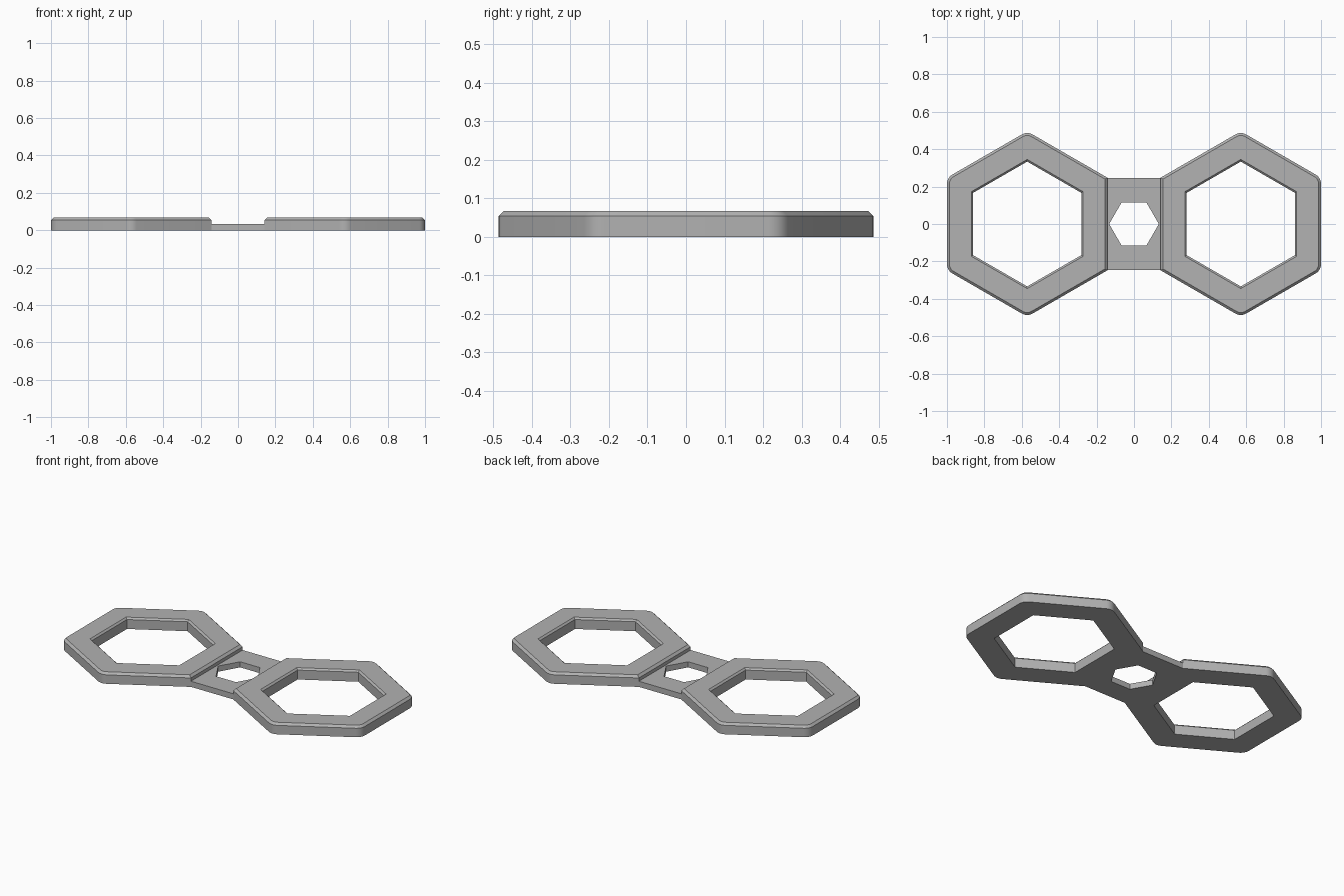
import bpy, bmesh, math

if "Cube" in bpy.data.objects:
    bpy.data.objects.remove(bpy.data.objects["Cube"])

GREY = bpy.data.materials.new("mid grey")
GREY.diffuse_color = (0.445, 0.445, 0.445, 1)
GREY.use_nodes = True
GREY.node_tree.nodes["Principled BSDF"].inputs["Base Color"].default_value = GREY.diffuse_color
RING_X = 0.571


def hexagon(apothem, z, fillet=0.0, cx=0.0, steps=6):
    """Point-up hexagon; corners facing the middle of the model stay sharp."""
    pts = []
    for k in range(6):
        mid = math.radians(30 + 60 * k)
        sharp = not fillet or (math.cos(mid) * cx < -0.01)
        r = 0 if sharp else fillet
        n = 0 if sharp else steps
        d = (apothem - r) / math.cos(math.pi / 6)
        for s in range(n + 1):
            a = mid + (math.radians(-30 + 60 * s / n) if n else 0)
            pts.append((cx + d * math.cos(mid) + r * math.cos(a),
                        d * math.sin(mid) + r * math.sin(a), z))
    return pts


def solid(name, outlines):
    """Closed solid skinned through stacked outlines and capped at both ends."""
    bm = bmesh.new()
    loops = [[bm.verts.new(p) for p in pts] for pts in outlines]
    for low, high in zip(loops, loops[1:]):
        for i in range(len(low)):
            j = (i + 1) % len(low)
            bm.faces.new((low[i], low[j], high[j], high[i]))
    bm.faces.new(loops[0][::-1])
    bm.faces.new(loops[-1])
    bmesh.ops.recalc_face_normals(bm, faces=bm.faces)
    mesh = bpy.data.meshes.new(name)
    bm.to_mesh(mesh)
    bm.free()
    mesh.materials.append(GREY)
    obj = bpy.data.objects.new(name, mesh)
    bpy.context.collection.objects.link(obj)
    return obj


def combine(body, part, operation):
    bpy.context.view_layer.objects.active = body
    mod = body.modifiers.new(part.name, 'BOOLEAN')
    mod.operation = operation
    mod.solver = 'EXACT'
    mod.object = part
    bpy.ops.object.modifier_apply(modifier=mod.name)
    bpy.data.objects.remove(part)


# connecting plate
body = solid("twin_ring_plate", [
    [(-0.16, -0.247, z), (0.16, -0.247, z), (0.16, 0.247, z), (-0.16, 0.247, z)]
    for z in (0, 0.034)])

# hexagonal rings with a chamfered top edge outside
for side in (-1, 1):
    cx = side * RING_X
    combine(body, solid("ring", [
        hexagon(a, z, f, cx) for a, z, f in
        ((0.429, 0, 0.058), (0.429, 0.054, 0.058), (0.416, 0.067, 0.045))]), 'UNION')

# large openings, flared at the top edge
for side in (-1, 1):
    combine(body, solid("opening", [
        hexagon(a, z, cx=side * RING_X) for a, z in
        ((0.289, -0.1), (0.289, 0.057), (0.319, 0.087))]), 'DIFFERENCE')

# small sideways hexagonal hole in the plate
combine(body, solid("small_hole", [
    [(-y, x, z) for x, y, _ in hexagon(0.115, 0)] for z in (-0.1, 0.1)]), 'DIFFERENCE')

bpy.ops.object.select_all(action='DESELECT')
body.select_set(True)
bpy.context.view_layer.objects.active = body
bpy.ops.object.shade_smooth_by_angle(angle=math.radians(30))
